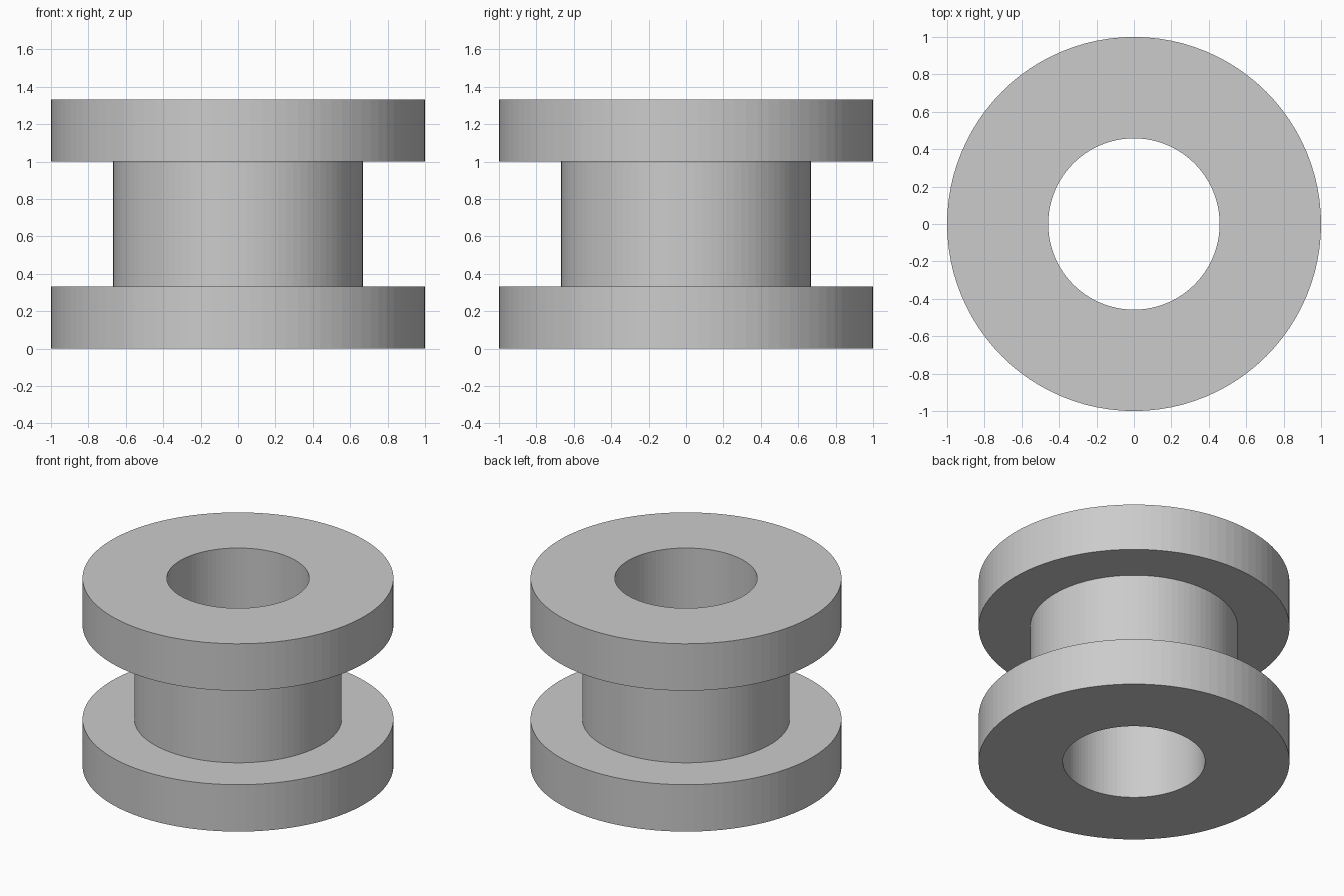
import bpy
import bmesh
from math import cos, sin, tau

cube = bpy.data.objects.get("Cube")
if cube:
    bpy.data.objects.remove(cube, do_unlink=True)

SEGMENTS = 96
BORE, CORE, RIM = 0.458, 0.667, 1.0
FLANGE, HEIGHT = 0.333, 1.333

# One plain grey for the whole part
grey = bpy.data.materials.new("plain_grey")
grey.use_nodes = True
colour = (0.6, 0.6, 0.6, 1)
grey.diffuse_color = colour
grey.node_tree.nodes["Principled BSDF"].inputs["Base Color"].default_value = colour


def lathe(name, profile):
    """Revolve a closed (radius, height) profile around z."""
    bm = bmesh.new()
    rings = []
    for i in range(SEGMENTS):
        a = tau * i / SEGMENTS
        rings.append([bm.verts.new((r * cos(a), r * sin(a), z)) for r, z in profile])
    for i, ring in enumerate(rings):
        following = rings[(i + 1) % SEGMENTS]
        for j in range(len(profile)):
            k = (j + 1) % len(profile)
            bm.faces.new((ring[j], following[j], following[k], ring[k]))
    bmesh.ops.recalc_face_normals(bm, faces=bm.faces)
    mesh = bpy.data.meshes.new(name)
    bm.to_mesh(mesh)
    bm.free()
    mesh.materials.append(grey)
    obj = bpy.data.objects.new(name, mesh)
    bpy.context.collection.objects.link(obj)
    return obj


# Bored spool: bottom flange, narrow core and top flange in one profile
spool = lathe("flanged_spool", [
    (BORE, 0), (RIM, 0), (RIM, FLANGE), (CORE, FLANGE),
    (CORE, HEIGHT - FLANGE), (RIM, HEIGHT - FLANGE), (RIM, HEIGHT), (BORE, HEIGHT),
])
